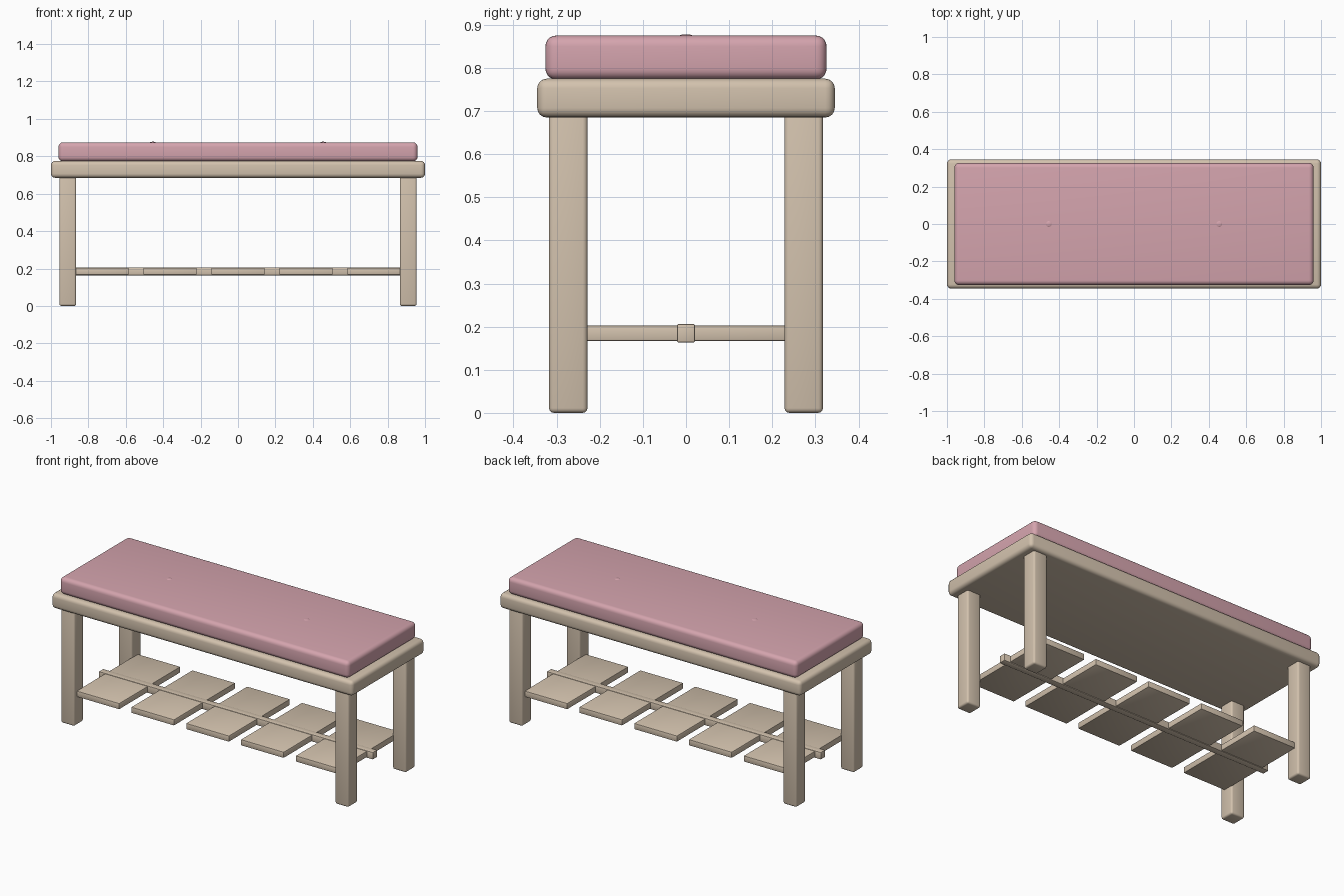
import bpy
import math

if "Cube" in bpy.data.objects:
    bpy.data.objects.remove(bpy.data.objects["Cube"])


def material(name, rgb):
    m = bpy.data.materials.new(name)
    m.diffuse_color = (*rgb, 1)
    m.use_nodes = True
    m.node_tree.nodes["Principled BSDF"].inputs["Base Color"].default_value = m.diffuse_color
    return m


wood = material("pale wood", (0.65, 0.54, 0.42))
pink = material("dusty pink fabric", (0.66, 0.37, 0.42))


def finish(obj, name, mat):
    obj.name = name
    obj.data.materials.append(mat)
    bpy.ops.object.shade_smooth_by_angle(angle=math.radians(35))


def box(name, lo, hi, mat, bevel, segments=4):
    """Rounded box between two corners."""
    bpy.ops.mesh.primitive_cube_add(size=1, location=[(a + b) / 2 for a, b in zip(lo, hi)])
    obj = bpy.context.object
    obj.scale = [b - a for a, b in zip(lo, hi)]
    bpy.ops.object.transform_apply(location=False, rotation=False, scale=True)
    mod = obj.modifiers.new("rounding", 'BEVEL')
    mod.width, mod.segments = bevel, segments
    bpy.ops.object.modifier_apply(modifier=mod.name)
    finish(obj, name, mat)
    return obj


# Seat frame and cushion
box("seat_frame", (-1, -0.345, 0.685), (1, 0.345, 0.775), wood, 0.022)
box("cushion", (-0.96, -0.326, 0.773), (0.96, 0.326, 0.875), pink, 0.025, 5)

# Cushion buttons
for side, x in (("left", -0.455), ("right", 0.455)):
    bpy.ops.mesh.primitive_uv_sphere_add(segments=20, ring_count=10, radius=1, location=(x, 0, 0.872))
    bpy.context.object.scale = (0.018, 0.018, 0.006)
    bpy.ops.object.transform_apply(location=False, rotation=False, scale=True)
    finish(bpy.context.object, side + "_button", pink)

# Legs
for sx, side in ((-1, "left"), (1, "right")):
    for sy, end in ((-1, "front"), (1, "back")):
        x, y = 0.91 * sx, 0.273 * sy
        box(f"{end}_{side}_leg", (x - 0.045, y - 0.0445, 0), (x + 0.045, y + 0.0445, 0.7), wood, 0.011, 3)

# Lower rail and shelf slats
box("shelf_rail", (-0.91, -0.021, 0.163), (0.91, 0.021, 0.206), wood, 0.004, 2)
for i in range(5):
    x = (i - 2) * 0.364
    box(f"shelf_slat_{i + 1}", (x - 0.1425, -0.29, 0.167), (x + 0.1425, 0.29, 0.203), wood, 0.004, 2)
